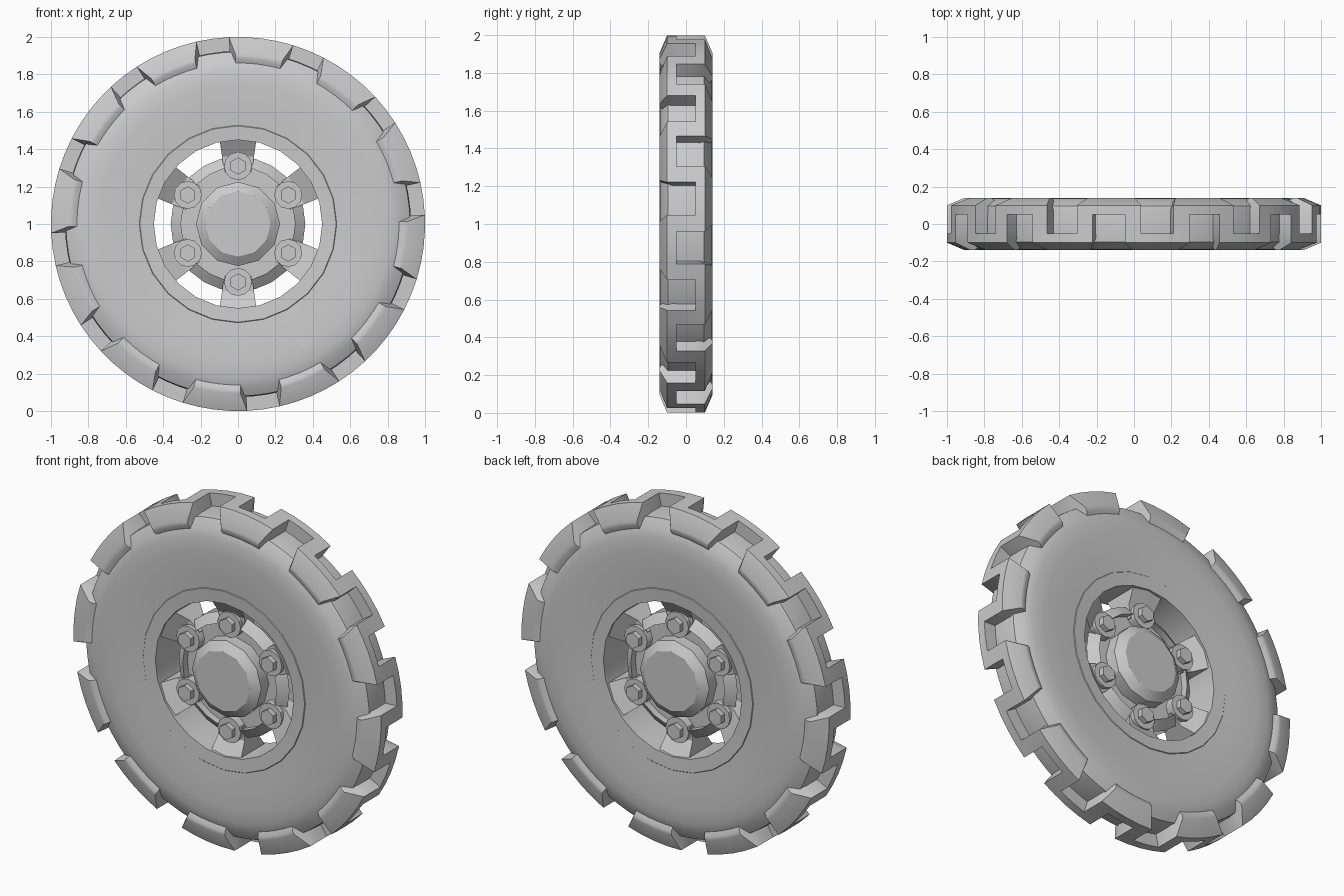
import bpy, bmesh
from math import sin, cos, pi, radians
from mathutils import Vector

cube = bpy.data.objects.get("Cube")
if cube:
    bpy.data.objects.remove(cube)

grey = bpy.data.materials.new("plain grey")
grey.use_nodes = True
grey.diffuse_color = (0.6, 0.6, 0.6, 1)
grey.node_tree.nodes["Principled BSDF"].inputs["Base Color"].default_value = (0.6, 0.6, 0.6, 1)


def polar(radius, y, angle):
    """Point around the axle, which runs along y at a height of 1."""
    return Vector((radius * cos(angle), y, 1 + radius * sin(angle)))


def finish(bm, name, smooth=30):
    bmesh.ops.remove_doubles(bm, verts=bm.verts, dist=0.0005)
    bmesh.ops.recalc_face_normals(bm, faces=bm.faces)
    mesh = bpy.data.meshes.new(name)
    bm.to_mesh(mesh)
    bm.free()
    mesh.materials.append(grey)
    obj = bpy.data.objects.new(name, mesh)
    bpy.context.collection.objects.link(obj)
    bpy.ops.object.select_all(action='DESELECT')
    obj.select_set(True)
    bpy.context.view_layer.objects.active = obj
    bpy.ops.object.shade_smooth_by_angle(angle=radians(smooth))


def lathe(name, half, sides, closed=True, smooth=30):
    """Spin a half profile of (radius, y), mirrored front to back."""
    profile = half + [(r, -y) for r, y in reversed(half)]
    bm = bmesh.new()
    rings = [[bm.verts.new(polar(r, y, 2 * pi * i / sides + pi / 2)) for r, y in profile]
             for i in range(sides)]
    n = len(profile)
    for i in range(sides):
        a, b = rings[i], rings[(i + 1) % sides]
        for j in range(n if closed else n - 1):
            k = (j + 1) % n
            bm.faces.new((a[j], b[j], b[k], a[k]))
    if not closed:
        bm.faces.new([ring[0] for ring in rings])
        bm.faces.new([ring[-1] for ring in rings])
    finish(bm, name, smooth)


def prism(bm, base, top):
    """Solid between two matching loops."""
    a = [bm.verts.new(p) for p in base]
    b = [bm.verts.new(p) for p in top]
    bm.faces.new(a)
    bm.faces.new(b)
    for i in range(len(a)):
        j = (i + 1) % len(a)
        bm.faces.new((a[i], a[j], b[j], b[i]))


# Tyre carcass and rim
lathe("tyre", [(0.50, 0.10), (0.52, 0.127), (0.62, 0.134), (0.74, 0.14), (0.82, 0.137),
               (0.87, 0.124), (0.92, 0.095), (0.925, 0.05)], 72, smooth=40)
lathe("rim_ring", [(0.45, 0.126), (0.525, 0.131), (0.535, 0.12)], 24)

# Interlocking tread lugs: three strips across the width, raised cell by cell
START, CELLS = radians(2.8), 72
shoulder = [(0.85, 0.12), (0.885, 0.14), (0.905, 0.14), (1.0, 0.1), (1.0, 0.05)]
strips = [[(r, -y) for r, y in shoulder], [(1.0, -0.05), (1.0, 0.05)], shoulder[::-1]]
raised_in = [(2, 3, 4, 5), (2, 5), (0, 1, 2, 5)]


def raised(strip, cell):
    return cell % 6 in raised_in[strip]


bm = bmesh.new()
for s, outline in enumerate(strips):
    for c in range(CELLS):
        if not raised(s, c):
            continue
        open_start, open_end = not raised(s, c - 1), not raised(s, c + 1)
        loops = []
        for edge, is_open, sign in ((c, open_start, 1), (c + 1, open_end, -1)):
            loop = []
            for r, y in outline:
                taper = radians(2) * sign if is_open and r < 0.95 else 0
                loop.append(bm.verts.new(polar(r, y, START + edge * 2 * pi / CELLS + taper)))
            loops.append(loop)
        a, b = loops
        for j in range(len(outline) - 1):
            bm.faces.new((a[j], b[j], b[j + 1], a[j + 1]))
        # Walls facing a gap run down into the carcass
        for loop, is_open, edge in ((a, open_start, c), (b, open_end, c + 1)):
            if is_open:
                angle = START + edge * 2 * pi / CELLS
                feet = [bm.verts.new(polar(0.85, y, angle)) for _, y in (outline[-1], outline[0])
                        if abs(y) < 0.06]
                bm.faces.new(loop + feet)
        # Walls between strips where the neighbouring strip is cut away
        for t, j in ((s - 1, 0), (s + 1, -1)):
            if 0 <= t < 3 and not raised(t, c):
                y = outline[j][1]
                feet = [bm.verts.new(polar(0.85, y, START + e * 2 * pi / CELLS)) for e in (c + 1, c)]
                bm.faces.new([a[j], b[j]] + feet)
finish(bm, "tread_lugs", 35)

# Wheel centre: sloped hub plate and the stepped cap
lathe("hub_plate", [(0.36, 0.035), (0.305, 0.078)], 24, closed=False)
lathe("hub_cap", [(0.175, 0.14), (0.225, 0.105), (0.225, 0.07)][::-1][::-1], 12, closed=False)

# Six dished spokes, each with a boss and a hex bolt on both sides
spokes, bosses, bolts = bmesh.new(), bmesh.new(), bmesh.new()
section = [(0.46, 0.122), (0.36, 0.06), (0.28, 0.06)]
section += [(r, -y) for r, y in reversed(section)]
for i in range(6):
    angle = pi / 6 + i * pi / 3
    out = polar(1, 0, angle) - Vector((0, 0, 1))
    side = Vector((-out.z, 0, out.x))
    flanks = []
    for sign in (-1, 1):
        flanks.append([Vector((0, y, 1)) + out * r + side * sign * (0.035 + 0.14 * r)
                       for r, y in section])
    prism(spokes, *flanks)
    centre = Vector((0, 0, 1)) + out * 0.31
    for face in (-1, 1):
        for bm, sides, radius, low, high in ((bosses, 12, 0.075, 0.03, 0.083),
                                             (bolts, 6, 0.046, 0.07, 0.113)):
            loops = [[centre + Vector((radius * sin(2 * pi * k / sides), face * y,
                                       radius * cos(2 * pi * k / sides))) for k in range(sides)]
                     for y in (low, high)]
            prism(bm, *loops)
finish(spokes, "spokes")
finish(bosses, "bolt_bosses")
finish(bolts, "hex_bolts")
